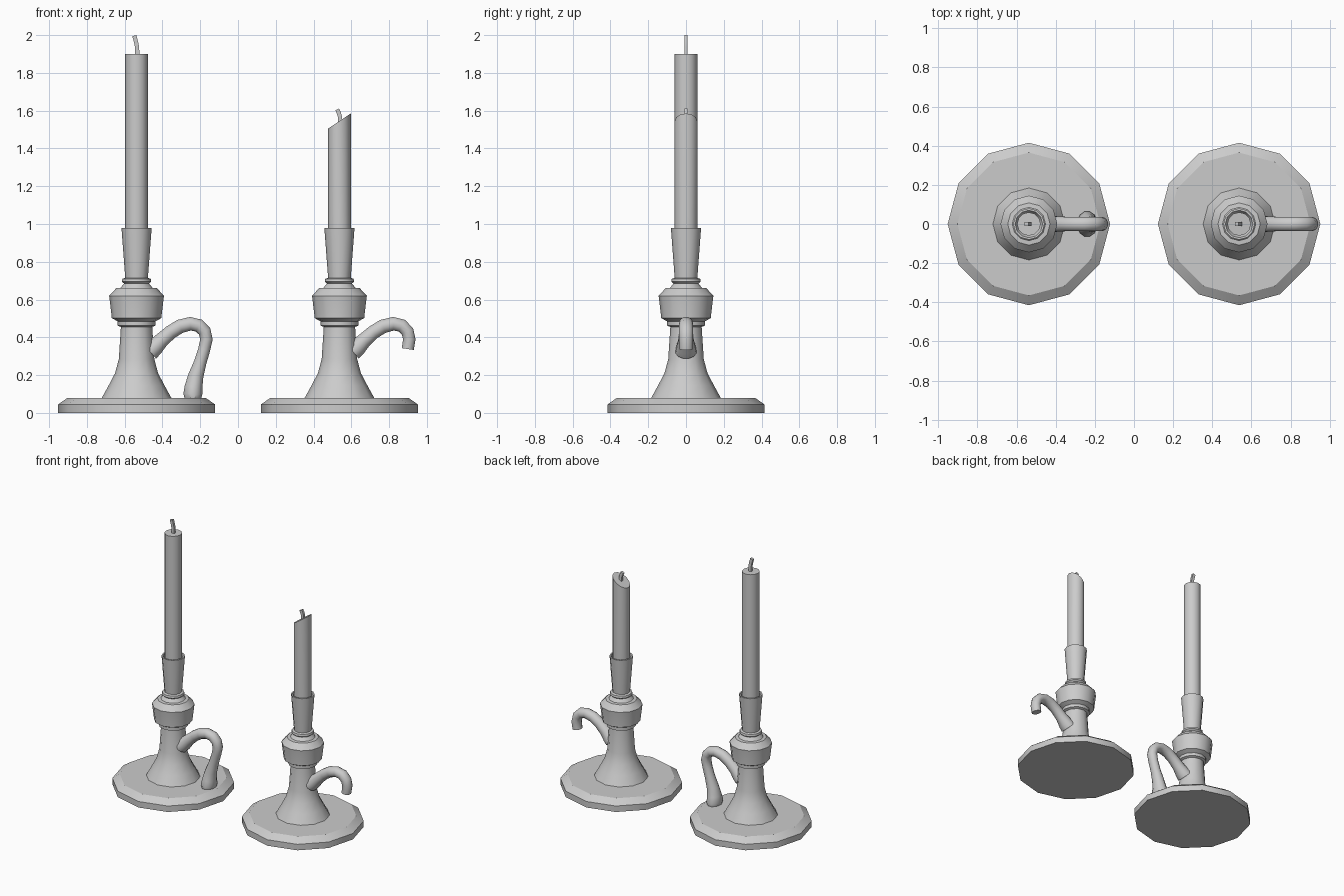
import bpy, bmesh, math
from mathutils import Vector

if "Cube" in bpy.data.objects:
    bpy.data.objects.remove(bpy.data.objects["Cube"])

SIDES = 12


def finish(name, bm, x):
    bmesh.ops.recalc_face_normals(bm, faces=bm.faces)
    mesh = bpy.data.meshes.new(name)
    bm.to_mesh(mesh)
    bm.free()
    ob = bpy.data.objects.new(name, mesh)
    ob.location.x = x
    bpy.context.collection.objects.link(ob)
    bpy.ops.object.select_all(action='DESELECT')
    ob.select_set(True)
    bpy.context.view_layer.objects.active = ob
    bpy.ops.object.shade_smooth_by_angle(angle=math.radians(35))
    return ob


def skin(bm, rings):
    """Bridge successive vertex rings and cap both ends."""
    n = len(rings[0])
    for a, b in zip(rings, rings[1:]):
        for i in range(n):
            j = (i + 1) % n
            bm.faces.new((a[i], a[j], b[j], b[i]))
    bm.faces.new(rings[0])
    bm.faces.new(rings[-1])


def lathe(name, profile, x, slope=0.0):
    """Turn (radius, z) points; slope tilts the last ring along x."""
    bm = bmesh.new()
    rings = []
    for k, (r, z) in enumerate(profile):
        s = slope if k == len(profile) - 1 else 0.0
        ring = []
        for i in range(SIDES):
            a = math.tau * i / SIDES
            px = r * math.cos(a)
            ring.append(bm.verts.new((px, r * math.sin(a), z + s * px)))
        rings.append(ring)
    skin(bm, rings)
    return finish(name, bm, x)


def sweep(name, path, x, sides):
    """Tube through (x, z, half width in y, half thickness) points."""
    bm = bmesh.new()
    rings = []
    for k, (px, pz, wy, wn) in enumerate(path):
        a, b = path[max(k - 1, 0)], path[min(k + 1, len(path) - 1)]
        t = Vector((b[0] - a[0], 0, b[1] - a[1])).normalized()
        n = Vector((-t.z, 0, t.x))
        ring = []
        for i in range(sides):
            ang = math.tau * (i + 0.5) / sides
            k2 = 1 / math.cos(math.pi / sides)
            p = Vector((px, 0, pz)) + n * wn * k2 * math.cos(ang)
            p.y = wy * k2 * math.sin(ang)
            ring.append(bm.verts.new(p))
        rings.append(ring)
    skin(bm, rings)
    return finish(name, bm, x)


BASE = [(.415, 0), (.415, .045), (.365, .08), (.1, .08)]
STEM = [(.185, .078), (.148, .145), (.114, .21), (.094, .285), (.083, .455),
        (.100, .462), (.100, .485), (.132, .502), (.132, .512), (.145, .62),
        (.108, .66), (.085, .662), (.066, .685), (.078, .695), (.075, .71),
        (.060, .715), (.080, .98), (.070, .98), (.055, .95)]

# Handle centreline, shared by both; the broken one stops early
HANDLE = [(.07, .325, .055, .05), (.095, .347, .050, .047), (.13, .383, .040, .040),
          (.18, .427, .037, .037), (.23, .458, .037, .037), (.285, .472, .037, .036),
          (.33, .462, .037, .035), (.360, .432, .037, .034), (.370, .390, .036, .033)]
BROKEN_END = [(.362, .338, .035, .032)]
FOOT = [(.358, .335, .035, .032), (.338, .27, .036, .033), (.315, .20, .042, .040),
        (.302, .14, .052, .047), (.298, .10, .064, .050), (.298, .078, .060, .044)]

for side, x, top, slope, tail in (("left", -.537, 1.90, 0, FOOT),
                                  ("right", .537, 1.545, .67, BROKEN_END)):
    lathe(side + "_base", BASE, x)
    lathe(side + "_stem_and_socket", STEM, x)
    lathe(side + "_candle", [(.06, .93), (.06, top)], x, slope)
    sweep(side + "_handle", HANDLE + tail, x, 12)
    # Bent wick, shorter on the burnt candle
    h = 2.0 - 1.90 if side == "left" else .065
    sweep(side + "_wick", [(.004, top - .03, .009, .011), (.003, top + h * .35, .009, .011),
                           (-.003, top + h * .65, .009, .011),
                           (-.012, top + h - .003, .009, .011)], x, 4)
